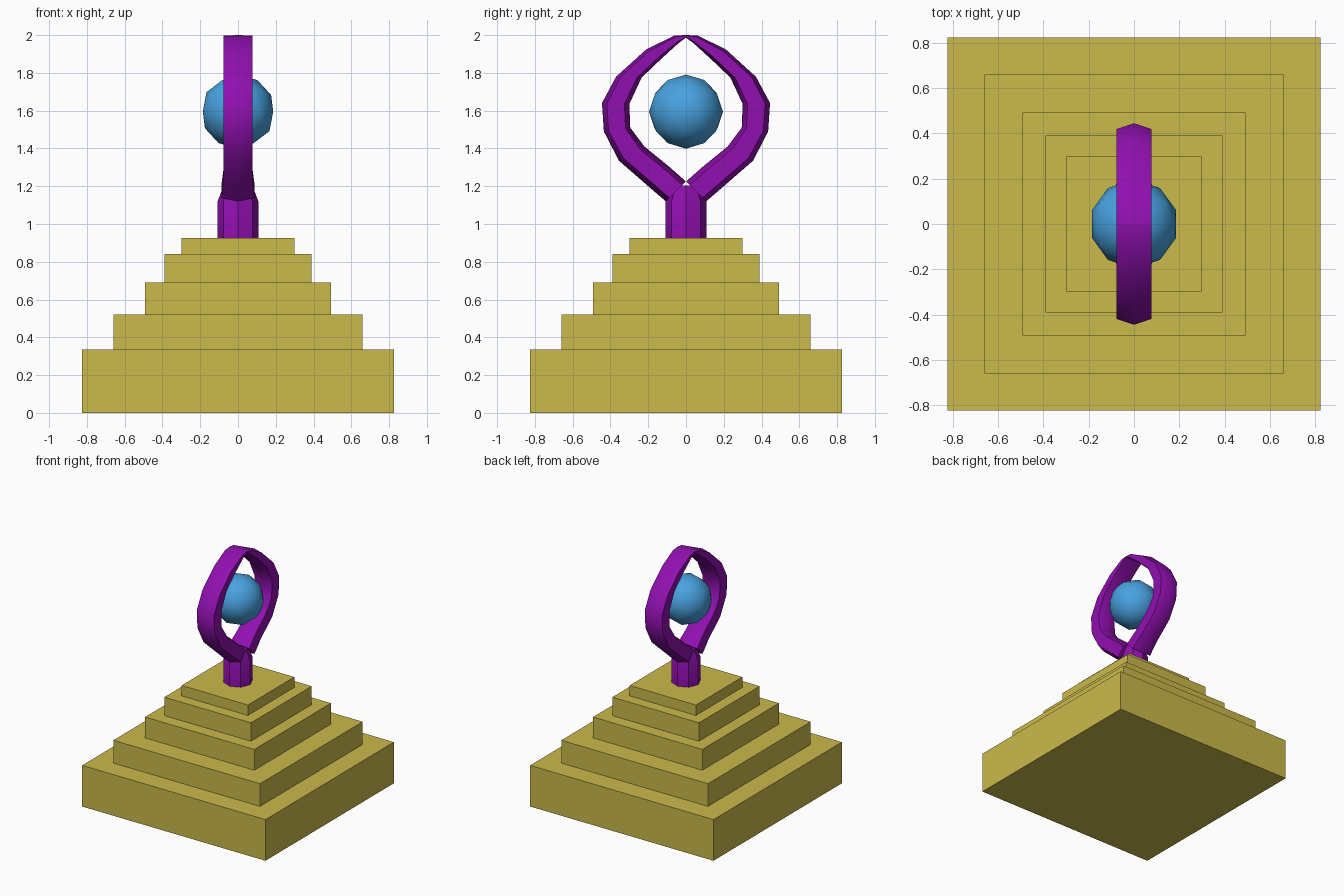
import bpy, bmesh, math
from mathutils import Vector

if "Cube" in bpy.data.objects:
    bpy.data.objects.remove(bpy.data.objects["Cube"])


def material(name, rgb):
    m = bpy.data.materials.new(name)
    m.diffuse_color = (*rgb, 1)
    m.use_nodes = True
    m.node_tree.nodes["Principled BSDF"].inputs["Base Color"].default_value = m.diffuse_color
    return m


gold = material("gold", (0.60, 0.49, 0.07))
purple = material("purple", (0.28, 0.005, 0.43))
blue = material("blue", (0.065, 0.36, 0.74))


def finish(name, bm, mat, smooth=None):
    bmesh.ops.recalc_face_normals(bm, faces=bm.faces)
    me = bpy.data.meshes.new(name)
    bm.to_mesh(me)
    bm.free()
    me.materials.append(mat)
    ob = bpy.data.objects.new(name, me)
    bpy.context.collection.objects.link(ob)
    if smooth:
        bpy.ops.object.select_all(action='DESELECT')
        ob.select_set(True)
        bpy.context.view_layer.objects.active = ob
        bpy.ops.object.shade_smooth_by_angle(angle=math.radians(smooth))
    return ob


def skin(bm, rings):
    """Join equal-sized vertex rings into a closed tube."""
    loops = [[bm.verts.new(p) for p in r] for r in rings]
    n = len(loops[0])
    for a, b in zip(loops, loops[1:]):
        for i in range(n):
            j = (i + 1) % n
            bm.faces.new((a[i], a[j], b[j], b[i]))
    bm.faces.new(loops[0])
    bm.faces.new(loops[-1])


# stepped base: half width, bottom, top
tiers = [(0.825, 0, 0.335), (0.66, 0.335, 0.52), (0.492, 0.52, 0.69),
         (0.39, 0.69, 0.84), (0.298, 0.84, 0.925)]
for k, (h, z0, z1) in enumerate(tiers):
    bm = bmesh.new()
    skin(bm, [[(-h, -h, z), (h, -h, z), (h, h, z), (-h, h, z)] for z in (z0, z1)])
    finish(f"base_step_{k + 1}", bm, gold)

# stem, narrowing at the fork
bm = bmesh.new()
skin(bm, [[(r * math.cos(i * math.pi / 4), r * math.sin(i * math.pi / 4), z) for i in range(8)]
          for r, z in ((0.108, 0.92), (0.108, 1.12), (0.075, 1.205))])
finish("stem", bm, purple, 40)

# two arms: outer (y, z), inner (y, z), half width in x
sections = [((0.107, 1.12), (0.0, 1.225), 0.088),
            ((0.20, 1.20), (0.085, 1.30), 0.078),
            ((0.355, 1.335), (0.22, 1.41), 0.078),
            ((0.435, 1.49), (0.295, 1.51), 0.078),
            ((0.445, 1.64), (0.30, 1.635), 0.078),
            ((0.37, 1.78), (0.235, 1.775), 0.078),
            ((0.21, 1.925), (0.13, 1.875), 0.078),
            ((0.06, 1.998), (0.04, 1.957), 0.078),
            ((0.0, 2.0), (0.0, 1.987), 0.078)]
for side, name in ((1, "back_arm"), (-1, "front_arm")):
    rings = []
    for o, i, w in sections:
        o, i = Vector((0, o[0] * side, o[1])), Vector((0, i[0] * side, i[1]))
        x = Vector((w, 0, 0))
        a, b = o.lerp(i, 0.18), o.lerp(i, 0.82)
        rings.append([o, a + x, b + x, i, b - x, a - x])
    bm = bmesh.new()
    skin(bm, rings)
    finish(name, bm, purple, 40)

# ball held between the arms
bm = bmesh.new()
bmesh.ops.create_icosphere(bm, subdivisions=2, radius=0.196)
bmesh.ops.translate(bm, verts=bm.verts, vec=(0, 0, 1.595))
finish("ball", bm, blue, 60)
